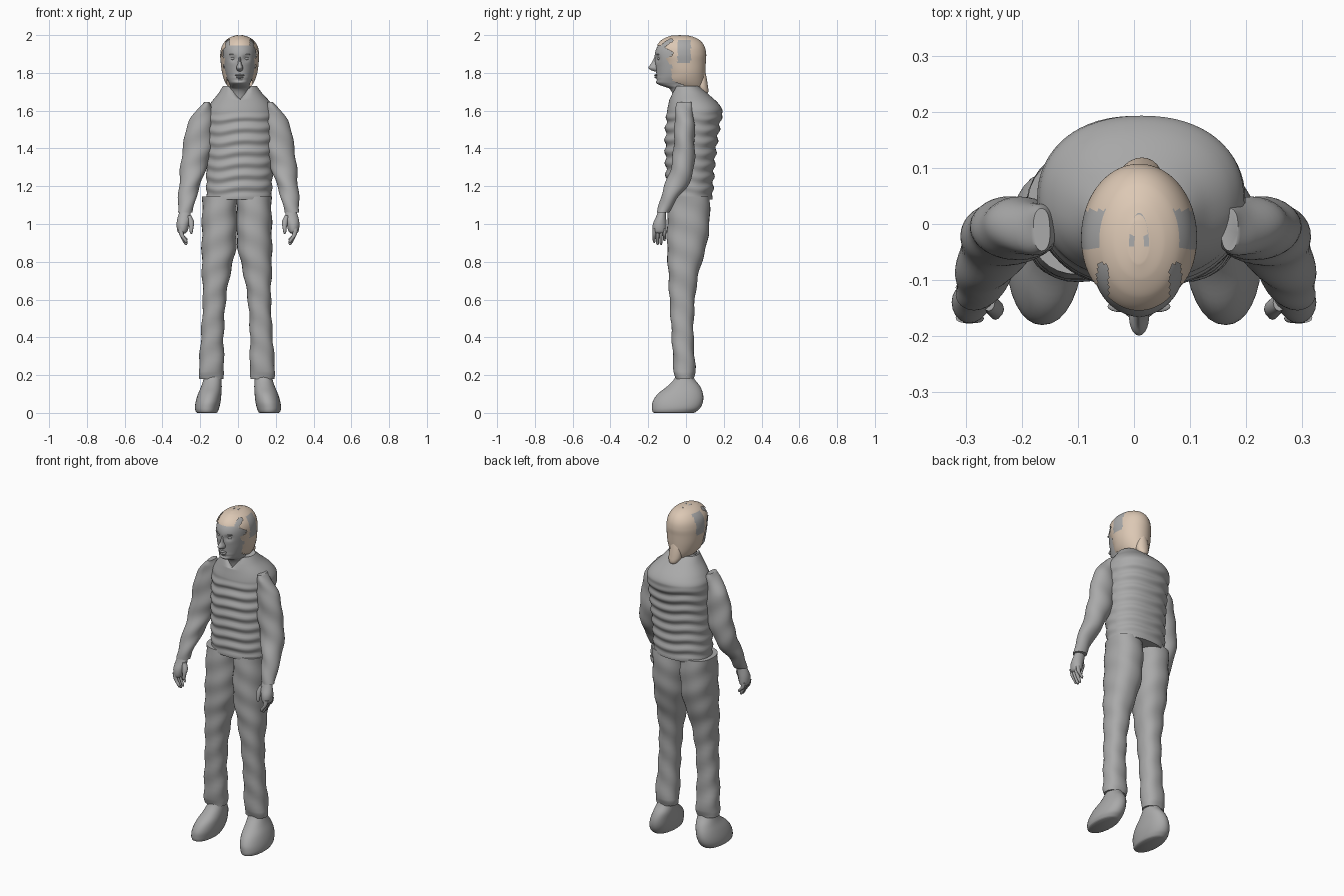
import bpy, bmesh, math
from mathutils import Vector

if "Cube" in bpy.data.objects:
    bpy.data.objects.remove(bpy.data.objects["Cube"], do_unlink=True)


def material(name, rgb):
    m = bpy.data.materials.new(name)
    m.use_nodes = True
    m.diffuse_color = (*rgb, 1)
    m.node_tree.nodes["Principled BSDF"].inputs["Base Color"].default_value = (*rgb, 1)
    return m


GREY = material("plain grey", (0.40, 0.40, 0.40))
BLOND = material("pale blond", (0.72, 0.58, 0.46))


def finish(name, bm, mats, angle=50):
    bmesh.ops.recalc_face_normals(bm, faces=bm.faces)
    mesh = bpy.data.meshes.new(name)
    bm.to_mesh(mesh)
    bm.free()
    for m in mats:
        mesh.materials.append(m)
    ob = bpy.data.objects.new(name, mesh)
    bpy.context.collection.objects.link(ob)
    bpy.ops.object.select_all(action='DESELECT')
    ob.select_set(True)
    bpy.context.view_layer.objects.active = ob
    bpy.ops.object.shade_smooth_by_angle(angle=math.radians(angle))
    return ob


def smooth_rows(rings, rows):
    """Smoothly interpolate rings of (z, x0, x1, y0, y1) along z."""
    def slope(i, k):
        a, b = rings[max(i - 1, 0)], rings[min(i + 1, len(rings) - 1)]
        return (b[k] - a[k]) / (b[0] - a[0])
    out = []
    for i in range(len(rings) - 1):
        a, b = rings[i], rings[i + 1]
        h = b[0] - a[0]
        for j in range(rows):
            t = j / rows
            u = t * t * (3 - 2 * t)
            row = [a[0] + h * t]
            for k in range(1, 5):
                row.append(a[k] + (b[k] - a[k]) * u + h * slope(i, k) * t * (1 - t) ** 2
                           - h * slope(i + 1, k) * t * t * (1 - t))
            out.append(row)
    return out + [list(rings[-1])]


def loft(name, rings, mat=GREY, segs=32, rows=4, power=2.0, warp=None, side=1, shift=0.0,
         keep=None, paint=None):
    """Skin a stack of rounded cross-sections; side=-1 mirrors it."""
    bm = bmesh.new()
    loops = []
    for z, x0, x1, y0, y1 in smooth_rows(rings, rows):
        loop = []
        for s in range(segs):
            a = math.tau * s / segs
            c, d = math.cos(a), math.sin(a)
            x = (x0 + x1) / 2 + (x1 - x0) / 2 * math.copysign(abs(c) ** (2 / power), c)
            y = (y0 + y1) / 2 + (y1 - y0) / 2 * math.copysign(abs(d) ** (2 / power), d)
            p = Vector((x, y, z))
            if warp:
                p = warp(p, a)
            loop.append(bm.verts.new((side * p.x + shift, p.y, p.z)))
        loops.append(loop)
    for a, b in zip(loops, loops[1:]):
        for s in range(segs):
            n = (s + 1) % segs
            bm.faces.new((a[s], a[n], b[n], b[s]))
    bm.faces.new(loops[0])
    bm.faces.new(loops[-1])
    if keep:
        drop = [f for f in bm.faces if not keep(f.calc_center_median())]
        bmesh.ops.delete(bm, geom=drop, context='FACES')
    if paint:
        for f in bm.faces:
            f.material_index = paint(f.calc_center_median())
    return finish(name, bm, [mat] + ([GREY] if paint else []))


def blob(name, centre, size):
    bm = bmesh.new()
    bmesh.ops.create_uvsphere(bm, u_segments=16, v_segments=10, radius=1)
    for v in bm.verts:
        v.co = Vector([c + q * s for c, q, s in zip(centre, v.co, size)])
    return finish(name, bm, [GREY])


# Quilted vest with horizontal folds and a notched collar
def quilt(p, a):
    fade = min(1, max(0, (1.6 - p.z) / 0.05)) * min(1, (p.z - 1.13) / 0.04)
    w = math.sin(p.z * math.tau / 0.062 + 0.9 * math.sin(2 * a) + 0.5 * math.sin(5 * a))
    p.x += 0.003 * w * fade * math.cos(a)
    p.y += 0.006 * w * fade * math.sin(a)
    if p.z > 1.66 and p.y < 0:
        p.z -= 0.07 * max(0, 1 - abs(p.x - 0.01) / 0.06) * (p.z - 1.66) / 0.07
    return p


loft("vest", [(1.13, -.167, .177, -.1, .14), (1.27, -.168, .183, -.106, .148),
              (1.42, -.168, .19, -.11, .163), (1.54, -.17, .195, -.106, .183),
              (1.6, -.168, .195, -.1, .193), (1.64, -.145, .175, -.092, .17),
              (1.69, -.105, .13, -.08, .115), (1.73, -.08, .1, -.065, .07)],
     segs=64, rows=14, power=2.2, warp=quilt)


# Limbs, built for both sides
def crumple(p, a):
    w = math.sin(p.z * 45 + 2 * a) * 0.003
    return p + Vector((w * math.cos(a), w * math.sin(a), 0))


for side, label in ((1, "left"), (-1, "right")):
    loft(label + "_sleeve", [(1.645, .15, .185, -.045, .025), (1.61, .137, .215, -.055, .035),
         (1.53, .135, .27, -.06, .045), (1.4, .14, .295, -.067, .046),
         (1.3, .17, .308, -.08, .043), (1.2, .205, .315, -.115, .008),
         (1.13, .228, .32, -.137, -.05), (1.06, .242, .322, -.152, -.09)],
         rows=6, warp=crumple, side=side, shift=.003)
    loft(label + "_palm", [(1.09, .255, .3, -.14, -.105), (1.04, .25, .318, -.158, -.105),
         (1.0, .258, .325, -.175, -.104), (.96, .268, .32, -.175, -.106),
         (.95, .28, .31, -.165, -.115)], segs=20, side=side)
    for i in range(4):
        y, tip = -.167 + .018 * i, (.9, .888, .89, .91)[i]
        loft(f"{label}_finger_{i + 1}", [(.975, .29, .318, y - .009, y + .009),
             (.94, .285, .309, y - .01, y + .008), (tip + .012, .268, .288, y - .009, y + .006),
             (tip, .27, .28, y - .005, y + .003)], segs=12, side=side)
    loft(label + "_thumb", [(1.045, .248, .27, -.155, -.125), (1.01, .232, .265, -.165, -.135),
         (.98, .236, .258, -.17, -.147), (.955, .24, .255, -.17, -.152),
         (.948, .244, .25, -.166, -.157)], segs=12, side=side)
    loft(label + "_trouser_leg", [(1.145, 0, .183, -.093, .125), (1.0, -.002, .185, -.1, .125),
         (.87, .005, .186, -.1, .105), (.75, .032, .185, -.094, .07),
         (.6, .058, .18, -.087, .047), (.4, .07, .19, -.075, .04),
         (.22, .068, .202, -.065, .05), (.18, .075, .196, -.058, .044)],
         rows=6, power=2.3, warp=crumple, side=side, shift=-.006)
    loft(label + "_shoe", [(.215, .092, .175, -.05, .035), (.18, .088, .182, -.062, .045),
         (.14, .086, .195, -.1, .075), (.1, .088, .212, -.15, .09),
         (.06, .092, .224, -.176, .09), (.025, .1, .228, -.18, .075),
         (.005, .108, .222, -.176, .052), (0, .115, .215, -.168, .042)],
         power=2.1, side=side)

# Head: jaw, skull and neck, with hollows for the eyes
MID = .009


def sockets(p, a):
    if p.y < -.08:
        d = ((abs(p.x - MID) - .034) / .018) ** 2 + ((p.z - 1.876) / .014) ** 2
        p.y += .012 * math.exp(-d)
        p.y += .008 * math.exp(-((p.z - 1.762) / .007) ** 2 - ((p.x - MID) / .04) ** 2)
    return p


loft("head", [(1.63, -.045, .062, -.06, .05), (1.715, -.042, .06, -.085, .055),
     (1.735, -.043, .061, -.138, .05), (1.75, -.05, .067, -.16, .055),
     (1.785, -.064, .082, -.157, .07), (1.83, -.075, .092, -.16, .085),
     (1.89, -.08, .097, -.166, .09), (1.935, -.077, .093, -.154, .085),
     (1.968, -.058, .075, -.125, .065), (1.99, -.025, .045, -.085, .03)],
     segs=64, rows=6, power=2.1, warp=sockets)
loft("nose", [(1.885, MID - .007, MID + .007, -.167, -.13), (1.85, MID - .01, MID + .01, -.184, -.13),
     (1.828, MID - .018, MID + .018, -.199, -.13), (1.814, MID - .014, MID + .014, -.185, -.13),
     (1.808, MID - .007, MID + .007, -.168, -.13)], segs=20)
for side, label in ((1, "left"), (-1, "right")):
    blob(label + "_eye", (MID + side * .034, -.139, 1.876), (.014, .012, .009))
    blob(label + "_brow", (MID + side * .034, -.147, 1.897), (.022, .01, .004))
blob("upper_lip", (MID, -.158, 1.788), (.025, .011, .005))
blob("lower_lip", (MID, -.156, 1.777), (.02, .011, .006))


# Hair swept back, with grey side patches
def hair_area(c):
    if c.z < 1.765 - .4 * (c.y + .09):
        return False
    if abs(c.x - MID) < .055 and c.z > 1.945:
        return True
    return c.y > -.09 + .02 * math.sin(c.z * 90)


def side_patch(c):
    return int(-.045 < c.y < .025 and 1.855 < c.z < 1.975 and abs(c.x - MID) > .05)


loft("hair", [(1.7, -.03, .048, -.05, .085), (1.75, -.068, .084, -.11, .097),
     (1.8, -.084, .102, -.12, .102), (1.86, -.092, .11, -.14, .105),
     (1.9, -.094, .112, -.158, .107), (1.94, -.086, .104, -.156, .098),
     (1.972, -.064, .083, -.132, .074), (1.99, -.038, .056, -.1, .04),
     (1.999, -.01, .026, -.07, .005)],
     mat=BLOND, segs=96, rows=8, keep=hair_area, paint=side_patch)
loft("hair_tail", [(1.82, -.008, .03, .06, .1), (1.78, -.022, .042, .06, .108),
     (1.73, -.026, .05, .055, .116), (1.7, -.012, .042, .07, .118),
     (1.685, .002, .03, .08, .108)], mat=BLOND, segs=20)

# Thin arch-shaped plate on the crown
bm = bmesh.new()
steps = 16
strip = []
for i in range(steps + 1):
    t = math.pi * i / steps
    strip.append([bm.verts.new((MID + w * math.cos(t), -.04 + h * math.sin(t), 1.9995 - .2 * w * math.sin(t) ** 2))
                  for w, h in ((.018, .06), (.009, .035))])
for a, b in zip(strip, strip[1:]):
    bm.faces.new((a[0], b[0], b[1], a[1]))
solid = bmesh.ops.extrude_face_region(bm, geom=bm.faces[:])
for v in solid["geom"]:
    if isinstance(v, bmesh.types.BMVert):
        v.co.z -= .008
finish("crown_patch", bm, [GREY])
